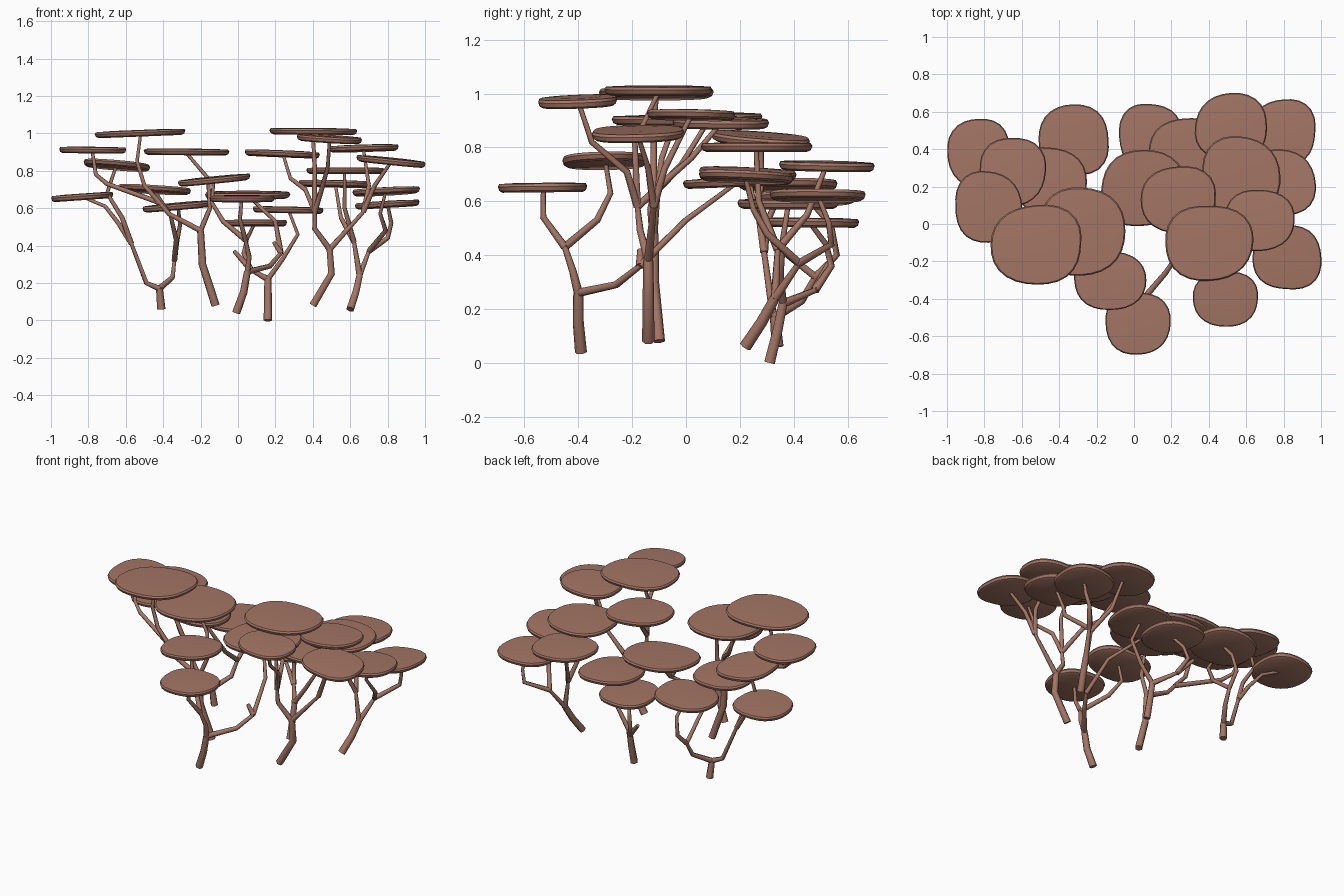
import bpy
import math
import random
from mathutils import Vector

random.seed(4)
cube = bpy.data.objects.get("Cube")
if cube:
    bpy.data.objects.remove(cube)

# One reddish brown for everything
bark = bpy.data.materials.new("reddish_brown")
bark.use_nodes = True
colour = (0.37, 0.18, 0.13, 1)
bark.diffuse_color = colour
bark.node_tree.nodes["Principled BSDF"].inputs["Base Color"].default_value = colour

CM = 0.01  # coordinates below are hundredths of a unit
THICK = 0.034


def canopy(name, centre, size, tilt):
    """Thin, rounded-square plate with a softened, tapering rim."""
    sides = 28
    a, b = random.uniform(0, math.tau), random.uniform(0, math.tau)
    rings = [(0.90, -0.5), (0.97, -0.3), (1.0, 0.15), (0.97, 0.45), (0.6, 0.55)]
    verts, faces = [], []
    for scale, level in rings:
        for i in range(sides):
            t = math.tau * i / sides
            c, s = math.cos(t), math.sin(t)
            r = (abs(c) ** 2.4 + abs(s) ** 2.4) ** (-1 / 2.4)
            r *= scale * (1 + 0.025 * math.sin(2 * t + a) + 0.02 * math.sin(3 * t + b))
            x, y = c * r * size[0] * CM, s * r * size[1] * CM
            z = level * THICK + (x * tilt[0] + y * tilt[1]) * CM
            verts.append(Vector(centre) * CM + Vector((x, y, z)))
    for k in range(len(rings) - 1):
        for i in range(sides):
            j = (i + 1) % sides
            low, high = k * sides, (k + 1) * sides
            faces.append((low + i, low + j, high + j, high + i))
    faces.append(tuple(reversed(range(sides))))
    faces.append(tuple(range(len(verts) - sides, len(verts))))
    mesh = bpy.data.meshes.new(name)
    mesh.from_pydata(verts, [], faces)
    mesh.materials.append(bark)
    obj = bpy.data.objects.new(name, mesh)
    bpy.context.collection.objects.link(obj)
    select_only(obj)
    bpy.ops.object.shade_smooth_by_angle(angle=math.radians(35))


def select_only(obj):
    bpy.ops.object.select_all(action="DESELECT")
    obj.select_set(True)
    bpy.context.view_layer.objects.active = obj


def tree(name, trunk, limbs, crowns):
    """Tapered trunk and limbs, plus a plate at the tip of each crown branch."""
    curve = bpy.data.curves.new(name + "_branches", "CURVE")
    curve.dimensions = "3D"
    curve.bevel_depth = 1
    curve.bevel_resolution = 1
    curve.use_fill_caps = True

    def stem(points, start, end):
        spline = curve.splines.new("POLY")
        spline.points.add(len(points) - 1)
        for i, (point, co) in enumerate(zip(spline.points, points)):
            point.co = (*(Vector(co) * CM), 1)
            point.radius = start + (end - start) * i / (len(points) - 1)

    stem(trunk, 0.023, 0.019)
    for points in limbs:
        stem(points, 0.017, 0.011)
    for label, points, centre, size, tilt in crowns:
        stem(points + [centre], 0.015, 0.009)
        canopy(name + "_" + label + "_canopy", centre, size, tilt)
    obj = bpy.data.objects.new(name + "_branches", curve)
    bpy.context.collection.objects.link(obj)
    curve.materials.append(bark)
    select_only(obj)
    bpy.ops.object.convert(target="MESH")


# Front tree, with one long limb reaching backwards
fork = (5, -40, 26)
elbow = (4, -45, 43)
tree("front_tree", [(-1, -39, 4), (3, -40, 15), fork],
     [[fork, (6, -42, 34), elbow], [fork, (17, -26, 29), (23, -17, 36)],
      [(23, -17, 36), (19, -17, 42)]],
     [("low", [elbow, (1, -53, 54)], (2, -53, 65), (17, 17), (0, 1)),
      ("upper", [elbow, (-8, -33, 53), (-14, -28, 63)], (-13, -30, 75), (19, 16), (10, 2)),
      ("rear", [(23, -17, 36), (20, 0, 53)], (5, 19, 67), (22.5, 20.5), (0, 4))])

# Middle right-hand tree, spreading to the right side
fork = (-20, -12, 48)
bough = (-42, -12, 63)
tree("right_tree", [(-12, -10, 8), (-19, -12, 30), fork],
     [[fork, (-37, -13, 57), bough]],
     [("top", [bough, (-50, -12, 72), (-54, -12, 85)], (-52, -11, 100), (24.5, 21), (4, 0)),
      ("inner", [fork, (-15, -11, 60), (-16, -9, 76)], (-28, -4, 90), (23.5, 23), (-1, 0)),
      ("outer", [bough, (-70, -2, 73), (-76, 1, 78)], (-78, 9, 91), (18, 19), (-1, 0))])

# Middle left-hand tree, the one with most crowns
fork = (49, -14, 38)
bough = (41, -18, 58)
crook = (67, -12, 58)
tree("left_tree", [(40, -14, 8), (50, -14, 25), fork],
     [[fork, (41, -17, 49), bough], [fork, (58, -13, 48), crook]],
     [("top", [bough, (41, -19, 82)], (40, -10, 101), (23, 20.5), (-1, 0)),
      ("front", [bough, (45, -22, 71), (48, -35, 82)], (49, -40, 97), (17, 15), (-6, 4)),
      ("inner", [bough, (36, -5, 70), (28, 2, 76)], (24, 13, 89), (20.5, 17.5), (-4, -1)),
      ("rear", [crook, (70, -8, 72)], (67, 2, 92), (19, 16), (3, -2)),
      ("outer", [crook, (73, -14, 72)], (82, -18, 85), (18, 17.5), (-10, 2))])

# Back right-hand tree
fork = (-42, 33, 17)
bough = (-57, 29, 41)
shoot = (-34, 48, 32)
tree("back_right_tree", [(-41, 34, 6), fork],
     [[fork, (-49, 32, 20), bough], [fork, (-35, 43, 23), shoot]],
     [("outer", [bough, (-64, 30, 52), (-71, 34, 61)], (-83, 38, 66), (17, 18), (7, 0)),
      ("upper", [bough, (-62, 27, 55), (-70, 28, 68)], (-65, 28, 83), (18, 18), (-8, -7)),
      ("rear", [shoot, (-33, 56, 40), (-31, 54, 51)], (-32, 45, 61), (19, 18.5), (9, 2)),
      ("inner", [shoot, (-33, 34, 43), (-36, 26, 56)], (-45, 23, 70), (19.5, 18), (-6, -5))])

# Back centre tree, the lowest
fork = (16, 36, 22)
knee = (7, 48, 27)
tree("back_centre_tree", [(16, 31, 0), (16, 34, 12), fork],
     [[fork, knee], [knee, (-2, 53, 37)]],
     [("low", [knee, (3, 54, 36), (5, 52, 44)], (9, 46, 52), (17, 18.5), (0, -1)),
      ("upper", [fork, (24, 35, 33), (32, 36, 46)], (27, 38, 59), (19, 18.5), (-2, 0))])

# Back left-hand tree
fork = (65, 33, 24)
bough = (62, 34, 42)
shoot = (70, 42, 37)
tree("back_left_tree", [(60, 22, 6), (63, 28, 15), fork],
     [[fork, bough], [fork, shoot]],
     [("top", [bough, (57, 27, 60)], (57, 26, 80), (21, 20.5), (0, 0)),
      ("rear", [bough, (55, 45, 55)], (52, 52, 73), (19.5, 17.5), (-2, -2)),
      ("outer", [shoot, (80, 54, 44), (82, 53, 52)], (80, 49, 62), (17.5, 17.5), (6, -1)),
      ("front", [shoot, (79, 30, 48), (76, 25, 57)], (79, 22, 69), (18, 17.5), (5, -4))])
